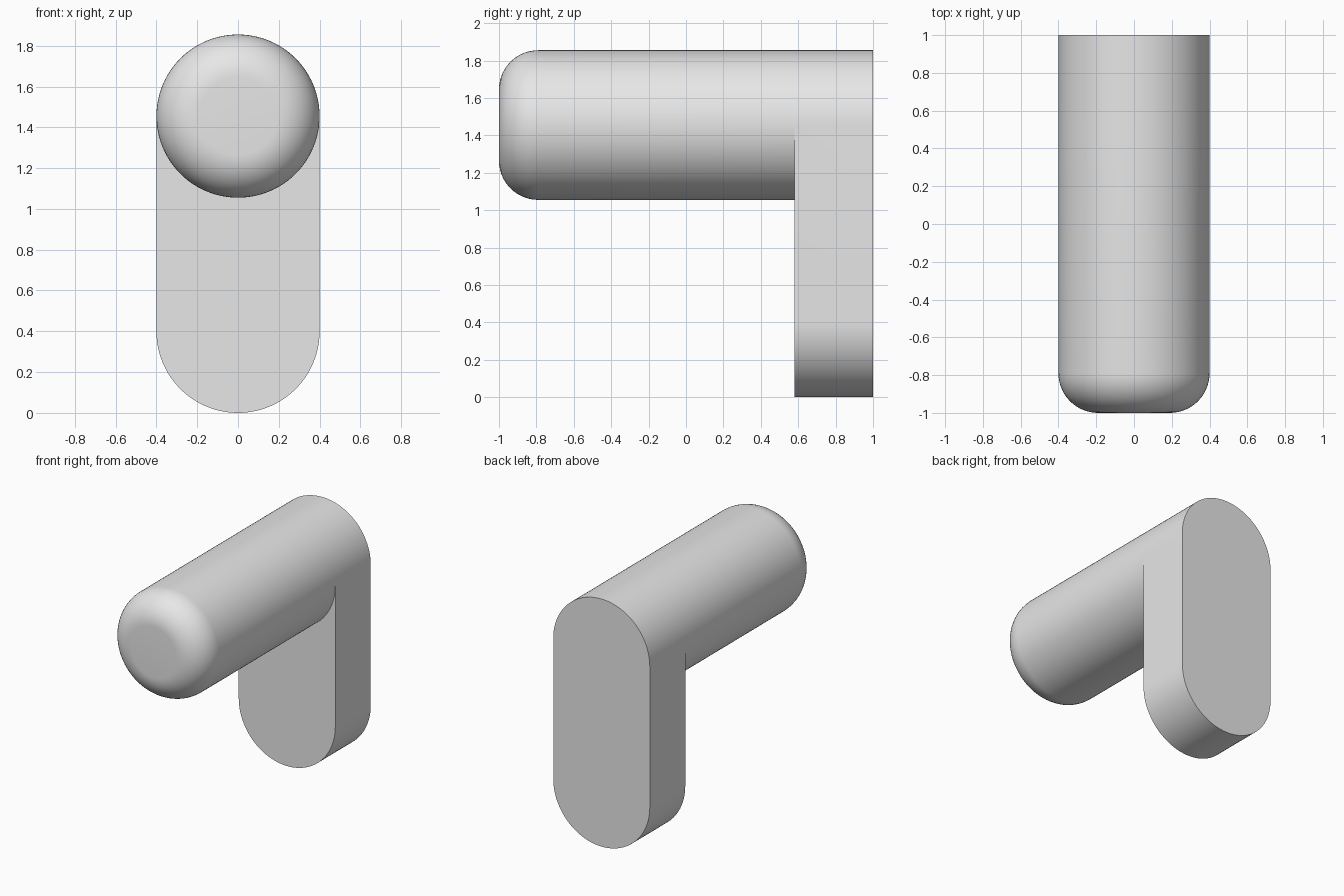
import bpy
import bmesh
from math import sin, cos, pi, radians

cube = bpy.data.objects.get("Cube")
if cube:
    bpy.data.objects.remove(cube, do_unlink=True)

SEGMENTS = 96          # around the rod
HALF = SEGMENTS // 2
STEPS = 14             # along the rounded nose
RADIUS, FILLET = 0.4, 0.21
TOP_Z, LOW_Z = 1.455, 0.4
FRONT, PLATE, BACK = -1.0, 0.58, 1.0

grey = bpy.data.materials.new("plain_grey")
grey.use_nodes = True
grey.diffuse_color = (0.8, 0.8, 0.8, 1)
grey.node_tree.nodes["Principled BSDF"].inputs["Base Color"].default_value = (0.8, 0.8, 0.8, 1)

bm = bmesh.new()


def arc(radius, y, z, first, last):
    """Vertices on a circle facing the y axis, counted in rod segments."""
    return [bm.verts.new((radius * cos(2 * pi * i / SEGMENTS), y,
                          z + radius * sin(2 * pi * i / SEGMENTS)))
            for i in range(first, last)]


def bridge(a, b, closed=True):
    """Quads between two rows of vertices."""
    n = len(a)
    for i in range(n if closed else n - 1):
        j = (i + 1) % n
        bm.faces.new((a[i], a[j], b[j], b[i]))


# Rod with a rounded nose, ending at the front of the plate
rings = []
for s in range(STEPS + 1):
    t = pi / 2 * s / STEPS
    rings.append(arc(RADIUS - FILLET + FILLET * sin(t),
                     FRONT + FILLET - FILLET * cos(t), TOP_Z, 0, SEGMENTS))
rings.append(arc(RADIUS, PLATE, TOP_Z, 0, SEGMENTS))
bm.faces.new(rings[0])
for a, b in zip(rings, rings[1:]):
    bridge(a, b)

# Plate front below the rod
rod_end = rings[-1]
low_front = arc(RADIUS, PLATE, LOW_Z, HALF, SEGMENTS + 1)
bridge(rod_end[HALF:] + rod_end[:1], low_front, closed=False)

# Plate rim and back, continuing the top of the rod
front_outline = rod_end[:HALF + 1] + low_front
back_outline = (arc(RADIUS, BACK, TOP_Z, 0, HALF + 1)
                + arc(RADIUS, BACK, LOW_Z, HALF, SEGMENTS + 1))
bridge(front_outline, back_outline)
bm.faces.new(back_outline)

bmesh.ops.recalc_face_normals(bm, faces=bm.faces[:])
mesh = bpy.data.meshes.new("rod_and_end_plate")
bm.to_mesh(mesh)
bm.free()
mesh.materials.append(grey)

body = bpy.data.objects.new("rod_and_end_plate", mesh)
bpy.context.collection.objects.link(body)
bpy.ops.object.select_all(action="DESELECT")
body.select_set(True)
bpy.context.view_layer.objects.active = body
bpy.ops.object.shade_smooth_by_angle(angle=radians(30))
